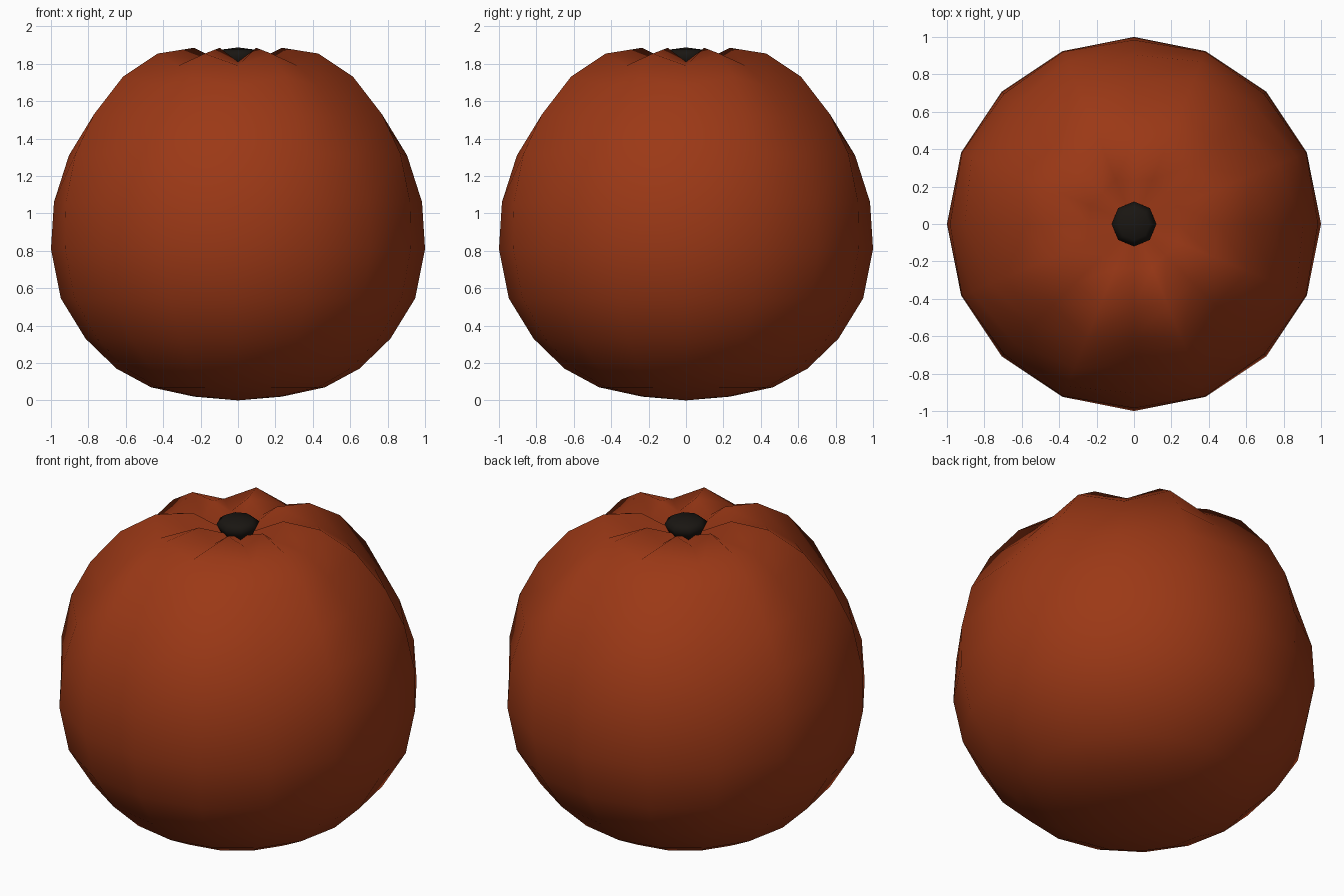
import bpy, bmesh, math

if "Cube" in bpy.data.objects:
    bpy.data.objects.remove(bpy.data.objects["Cube"])


def material(name, rgb):
    m = bpy.data.materials.new(name)
    m.diffuse_color = (*rgb, 1)
    m.use_nodes = True
    m.node_tree.nodes["Principled BSDF"].inputs["Base Color"].default_value = m.diffuse_color
    return m


def lathe(name, sides, profiles, bottom, top, mat):
    """Revolve rings; profiles are used in turn around the axis, closed by two poles."""
    bm = bmesh.new()
    rings = []
    for k in range(len(profiles[0])):
        ring = []
        for i in range(sides):
            r, z = profiles[i % len(profiles)][k]
            a = 2 * math.pi * i / sides
            ring.append(bm.verts.new((r * math.cos(a), r * math.sin(a), z)))
        rings.append(ring)
    low, high = bm.verts.new((0, 0, bottom)), bm.verts.new((0, 0, top))
    for i in range(sides):
        j = (i + 1) % sides
        bm.faces.new((low, rings[0][j], rings[0][i]))
        for a, b in zip(rings, rings[1:]):
            bm.faces.new((a[i], a[j], b[j], b[i]))
        bm.faces.new((rings[-1][i], rings[-1][j], high))
    for f in bm.faces:
        f.smooth = True
    me = bpy.data.meshes.new(name)
    bm.to_mesh(me)
    bm.free()
    me.materials.append(mat)
    ob = bpy.data.objects.new(name, me)
    bpy.context.collection.objects.link(ob)
    return ob


# Fruit body: grooves and ridges alternate around the upper half
lower = [(0.235, 0.02), (0.465, 0.07), (0.65, 0.17), (0.815, 0.33), (0.947, 0.545), (1.0, 0.81)]
groove = lower + [(0.984, 1.06), (0.904, 1.31), (0.765, 1.51), (0.61, 1.68), (0.45, 1.79), (0.235, 1.81)]
ridge = lower + [(0.996, 1.06), (0.94, 1.32), (0.833, 1.53), (0.666, 1.73), (0.466, 1.854), (0.255, 1.885)]
lathe("fruit_body", 16, [groove, ridge], 0.0, 1.77,
      material("orange_skin", (0.33, 0.04, 0.008)))

# Short dark stem set in the hollow
stem = [(0.07, 1.76), (0.10, 1.81), (0.12, 1.85), (0.085, 1.876)]
lathe("stem", 8, [stem], 1.74, 1.887, material("dark_stem", (0.01, 0.008, 0.006)))
